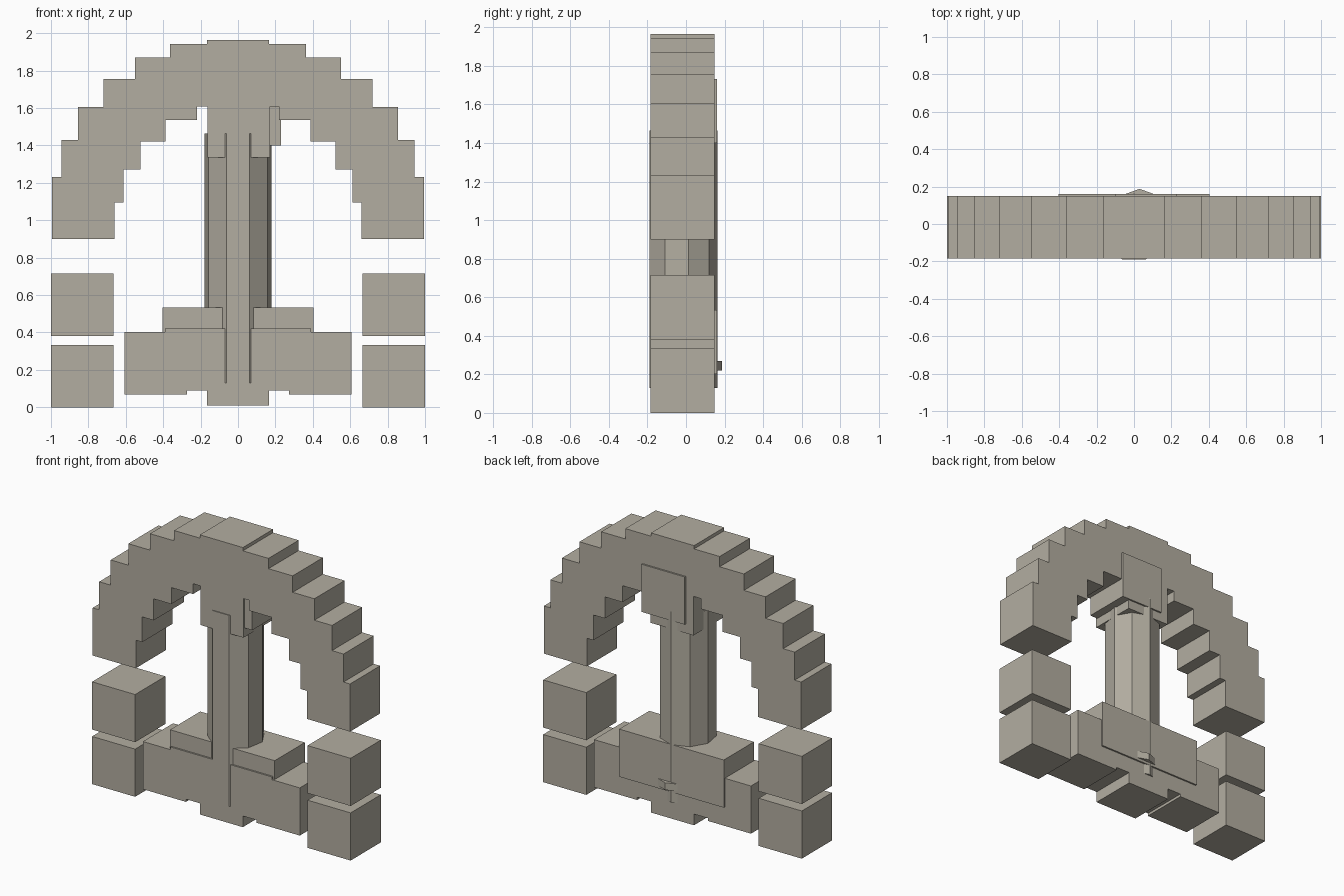
import bpy

default = bpy.data.objects.get("Cube")
if default:
    bpy.data.objects.remove(default, do_unlink=True)

SIZE = 0.333      # edge of every stone block
MID_Y = -0.0175   # centre depth of the main blocks
BACK_Y = -0.006   # centre depth of the blocks set slightly back

stone = bpy.data.materials.new("warm_grey_stone")
stone.use_nodes = True
colour = (0.45, 0.42, 0.355, 1)
stone.diffuse_color = colour
stone.node_tree.nodes["Principled BSDF"].inputs["Base Color"].default_value = colour


def block(name, x, z, y=MID_Y):
    bpy.ops.mesh.primitive_cube_add(size=SIZE, location=(x, y, z))
    obj = bpy.context.object
    obj.name = name
    obj.data.materials.append(stone)


def pair(name, x, z, y=MID_Y):
    block("left_" + name, x, z, y)
    block("right_" + name, -x, z, y)


def drum(name, x, y, bottom, top):
    # nine-sided shaft with one flat facet towards the front
    bpy.ops.mesh.primitive_cylinder_add(
        vertices=9, radius=0.182, depth=top - bottom,
        location=(x, y, (bottom + top) / 2))
    obj = bpy.context.object
    obj.name = name
    obj.data.materials.append(stone)


# Stepped arch of overlapping blocks
block("arch_keystone", 0, 1.798)
arch_steps = [(0.198, 1.775), (0.385, 1.703), (0.553, 1.588),
              (0.689, 1.438), (0.778, 1.262), (0.828, 1.066)]
for i, (x, z) in enumerate(arch_steps):
    pair(f"arch_block_{i + 1}", x, z)

# Separate blocks below the arch ends
pair("upper_pillar_block", 0.833, 0.548)
pair("lower_pillar_block", 0.833, 0.1665)

# Pedestal
block("pedestal_centre", 0, 0.177)
pair("pedestal_inner", 0.225, 0.255)
pair("pedestal_outer", 0.44, 0.236)
block("pedestal_top_centre", 0, 0.368, BACK_Y)
pair("pedestal_top", 0.238, 0.368, BACK_Y)

# Column with its capital and a thin collar in the pedestal
drum("column", 0, -0.019, 0.13, 1.465)
drum("pedestal_collar", 0.03, 0.006, 0.22, 0.27)
block("capital", 0.004, 1.502)
block("capital_back", 0.064, 1.566, BACK_Y)
